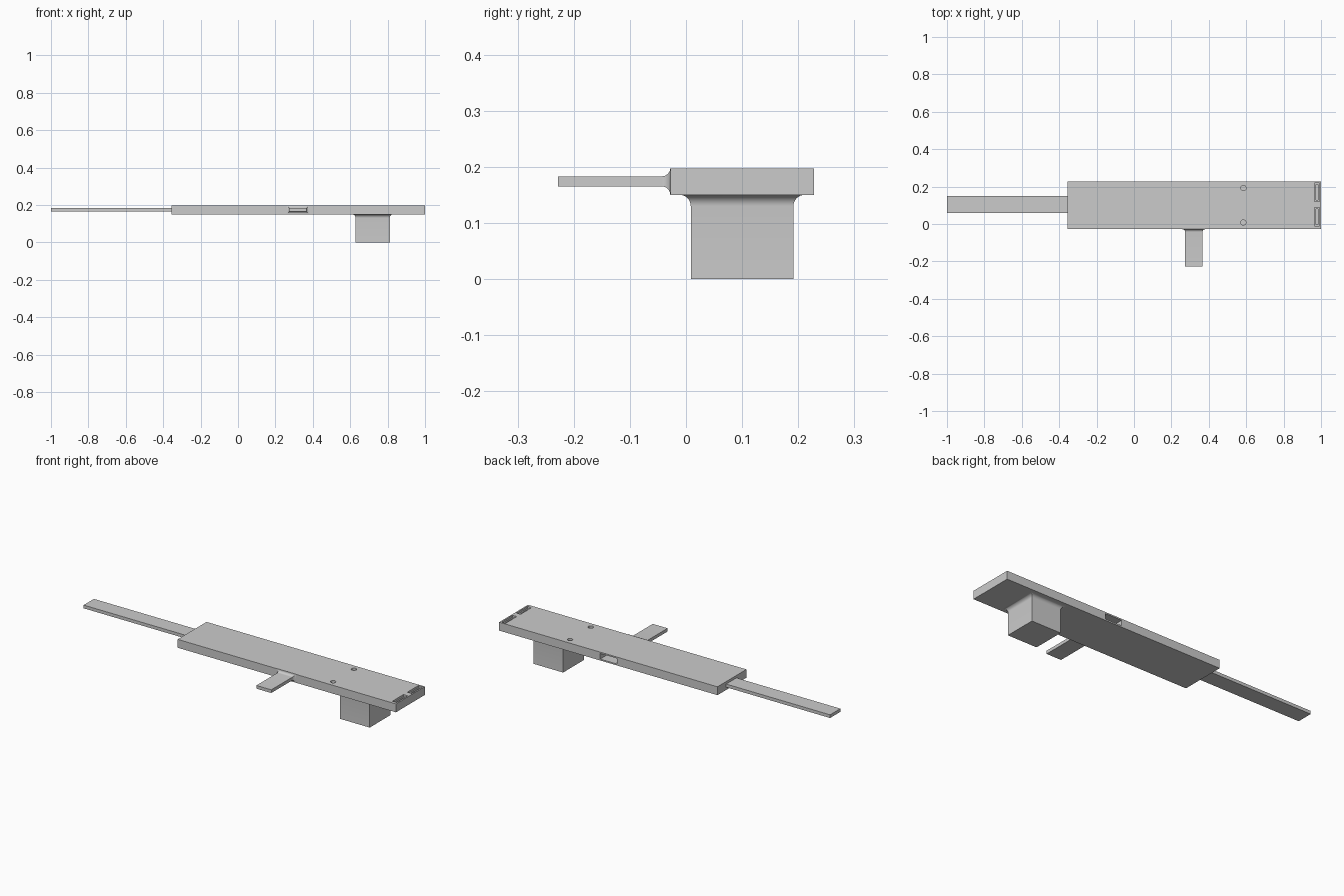
import bpy, bmesh, math
from mathutils import Matrix, Vector

cube = bpy.data.objects.get("Cube")
if cube:
    bpy.data.objects.remove(cube, do_unlink=True)

grey = bpy.data.materials.new("plain grey")
grey.use_nodes = True
COLOUR = (0.6, 0.6, 0.6, 1)
grey.diffuse_color = COLOUR
grey.node_tree.nodes["Principled BSDF"].inputs["Base Color"].default_value = COLOUR


def finish(name, bm):
    bmesh.ops.recalc_face_normals(bm, faces=bm.faces)
    mesh = bpy.data.meshes.new(name)
    bm.to_mesh(mesh)
    bm.free()
    mesh.materials.append(grey)
    obj = bpy.data.objects.new(name, mesh)
    bpy.context.collection.objects.link(obj)
    return obj


def activate(obj):
    bpy.ops.object.select_all(action='DESELECT')
    obj.select_set(True)
    bpy.context.view_layer.objects.active = obj


def box(name, x, y, z):
    bm = bmesh.new()
    bmesh.ops.create_cube(bm, size=1)
    for v in bm.verts:
        v.co = [lo + (c + 0.5) * (hi - lo) for c, (lo, hi) in zip(v.co, (x, y, z))]
    return finish(name, bm)


def cylinder(name, x, y, z, radius, depth):
    bm = bmesh.new()
    bmesh.ops.create_cone(bm, cap_ends=True, segments=32, radius1=radius, radius2=radius,
                          depth=depth, matrix=Matrix.Translation((x, y, z)))
    return finish(name, bm)


def flared_post(name, root, width, height, length, flare, rotation, steps=8):
    """Rectangular post growing along local z with a concave fillet at its root."""
    rings = []
    for i in range(steps + 1):
        a = math.pi / 2 * i / steps
        rings.append((flare * (1 - math.sin(a)), flare * (1 - math.cos(a))))
    rings.append((0, length))
    bm = bmesh.new()
    loops = []
    for grow, z in rings:
        w, h = width / 2 + grow, height / 2 + grow
        loops.append([bm.verts.new((sx * w, sy * h, z))
                      for sx, sy in ((-1, -1), (1, -1), (1, 1), (-1, 1))])
    for low, high in zip(loops, loops[1:]):
        for k in range(4):
            n = (k + 1) % 4
            bm.faces.new((low[k], low[n], high[n], high[k]))
    bm.faces.new(loops[0])
    bm.faces.new(loops[-1])
    bm.transform(Matrix.Translation(Vector(root)) @ rotation)
    obj = finish(name, bm)
    activate(obj)
    bpy.ops.object.shade_smooth_by_angle(angle=math.radians(30))
    return obj


# Main slab
BOTTOM, TOP = 0.15, 0.197
FRONT, BACK = -0.028, 0.228
MID_Y, MID_Z = 0.1, 0.174
body = box("body", (-0.355, 1), (FRONT, BACK), (BOTTOM, TOP))

# Recesses: two pin holes, two stepped end slots, one window in the back edge
cutters = [box("window_cutter", (0.27, 0.373), (BACK - 0.06, BACK + 0.02), (0.158, 0.189))]
for side in (-1, 1):
    cutters.append(cylinder("pin_cutter", 0.585, MID_Y + side * 0.092, TOP, 0.014, 0.04))
    centre = MID_Y + 0.004 + side * 0.066
    for inset, depth in ((0, 0.012), (0.007, 0.025)):
        cutters.append(box("slot_cutter", (0.966 + inset, 0.992 - inset),
                           (centre - 0.049 + inset, centre + 0.049 - inset),
                           (TOP - depth, TOP + 0.02)))
for cutter in cutters:
    activate(body)
    mod = body.modifiers.new("recess", 'BOOLEAN')
    mod.operation = 'DIFFERENCE'
    mod.solver = 'EXACT'
    mod.object = cutter
    bpy.ops.object.modifier_apply(modifier=mod.name)
    bpy.data.objects.remove(cutter, do_unlink=True)

# Long flat strip at the far end
box("long_strip", (-1, -0.355), (0.06, 0.151), (MID_Z - 0.009, MID_Z + 0.009))

# Side tab growing forwards, and block growing down
flared_post("side_tab", (0.32, FRONT, MID_Z), 0.092, 0.018, 0.2, 0.015,
            Matrix.Rotation(math.pi / 2, 4, 'X'))
flared_post("lower_block", (0.72, MID_Y, BOTTOM), 0.183, 0.183, BOTTOM, 0.02,
            Matrix.Rotation(math.pi, 4, 'X'))
